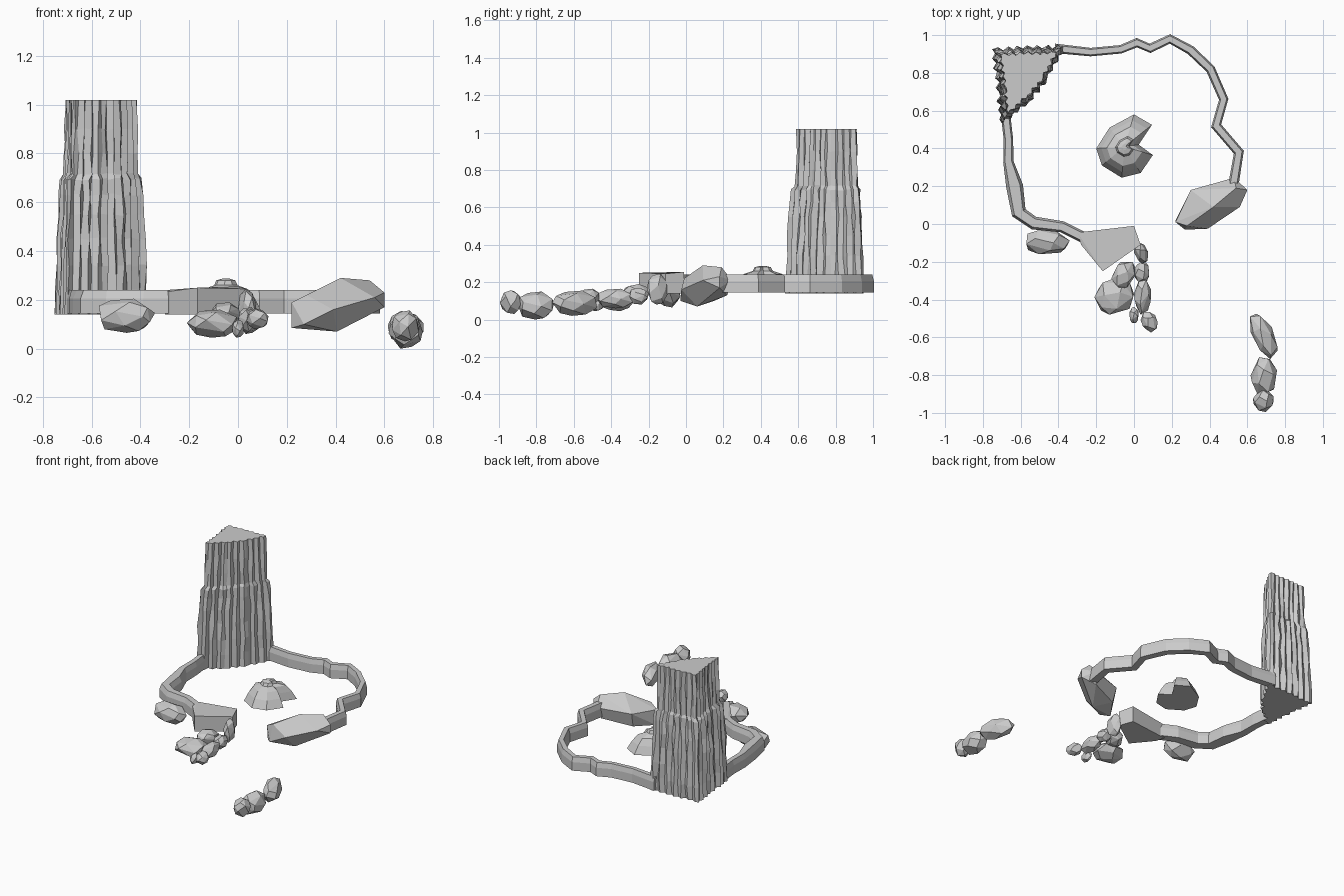
import bpy, bmesh, math, random
from mathutils import Vector, Matrix

if "Cube" in bpy.data.objects:
    bpy.data.objects.remove(bpy.data.objects["Cube"])


def finish(name, bm):
    bmesh.ops.recalc_face_normals(bm, faces=bm.faces[:])
    me = bpy.data.meshes.new(name)
    bm.to_mesh(me)
    bm.free()
    ob = bpy.data.objects.new(name, me)
    bpy.context.collection.objects.link(ob)
    return ob


def loft(name, rings):
    """Skin closed rings of equal length and cap both ends."""
    bm = bmesh.new()
    vs = [[bm.verts.new(p) for p in r] for r in rings]
    n = len(vs[0])
    for a, b in zip(vs, vs[1:]):
        for i in range(n):
            bm.faces.new((a[i], a[(i + 1) % n], b[(i + 1) % n], b[i]))
    bm.faces.new(vs[0])
    bm.faces.new(vs[-1])
    return finish(name, bm)


def hull(name, pts):
    bm = bmesh.new()
    for p in pts:
        bm.verts.new(p)
    res = bmesh.ops.convex_hull(bm, input=bm.verts[:])
    bmesh.ops.delete(bm, geom=list({g for g in res["geom_interior"] if isinstance(g, bmesh.types.BMVert)}), context='VERTS')
    bmesh.ops.dissolve_limit(bm, angle_limit=math.radians(9), verts=bm.verts[:], edges=bm.edges[:])
    return finish(name, bm)


def rock(name, lo, hi, angle=0, ratio=1.0, seed=0, n=20):
    """Faceted boulder, stretched along an angle and fitted to a box."""
    rnd = random.Random(seed)
    rot = Matrix.Rotation(math.radians(angle), 3, 'Z')
    pts = []
    for i in range(n):
        z = 1 - 2 * (i + 0.5) / n
        r, t = math.sqrt(1 - z * z), i * 2.4 + rnd.uniform(-.3, .3)
        pts.append(rot @ Vector((ratio * r * math.cos(t), r * math.sin(t), z)))
    mn = [min(p[k] for p in pts) for k in range(3)]
    mx = [max(p[k] for p in pts) for k in range(3)]
    return hull(name, [[lo[k] + (p[k] - mn[k]) / (mx[k] - mn[k]) * (hi[k] - lo[k])
                        for k in range(3)] for p in pts])


def wall(name, path):
    """Chamfered low wall swept along (x, y, width) points."""
    prof = [(-.5, .145), (.5, .145), (.5, .205), (.32, .24), (-.32, .24), (-.5, .205)]
    rings = []
    for i, (x, y, w) in enumerate(path):
        a, b = path[max(i - 1, 0)], path[min(i + 1, len(path) - 1)]
        d = Vector((b[0] - a[0], b[1] - a[1])).normalized()
        rings.append([(x - d.y * o * w, y + d.x * o * w, z) for o, z in prof])
    return loft(name, rings)


# cliff: jagged triangular column with a ledge
random.seed(4)
outline = [(-.75, .925), (-.375, .94), (-.46, .77), (-.56, .65), (-.70, .53), (-.715, .7)]
base = []
for i, p in enumerate(outline):
    a, b = Vector(p), Vector(outline[(i + 1) % len(outline)])
    steps = max(2, round((b - a).length / .026))
    nrm = Vector((-(b - a).y, (b - a).x)).normalized()
    for k in range(steps):
        tooth = (.011 if k % 2 else -.008) + random.uniform(-.004, .004)
        base.append(a.lerp(b, k / steps) + nrm * (tooth if k else 0))
centre = Vector((-.556, .796))
levels = [(.14, 1), (.24, .99), (.34, .975), (.45, .95), (.55, .925), (.63, .90), (.695, .88),
          (.715, .81), (.80, .80), (.90, .785), (1.02, .775)]
rings = []
for z, s in levels:
    edge = z in (.14, 1.02)
    ring = []
    for p in base:
        q = centre + (p - centre) * s
        j = .003 if edge else .006
        ring.append((q.x + random.uniform(-j, j), q.y + random.uniform(-j, j),
                     z + (0 if edge else random.uniform(-.006, .006))))
    rings.append(ring)
loft("cliff", rings)

# low wall running round the basin in two stretches
wall("right_wall", [(-.42, .93, .05), (-.23, .91, .045), (-.07, .925, .045), (.015, .96, .05),
                    (.085, .93, .05), (.19, .98, .05), (.30, .92, .05), (.405, .82, .05),
                    (.475, .66, .05), (.435, .52, .055), (.555, .38, .055), (.525, .2, .055)])
wall("left_wall", [(-.68, .58, .05), (-.665, .45, .05), (-.665, .33, .055), (-.632, .2, .09),
                   (-.61, .06, .08), (-.53, .005, .07), (-.38, -.015, .06), (-.27, -.07, .06),
                   (-.15, -.13, .1)])
hull("wall_end_block", [(x, y, z) for x, y, t in [(-.30, -.045, .24), (-.28, -.11, .235), (0, -.01, .255),
                        (.035, -.11, .245), (-.165, -.25, .25)] for z in (.14, t)])

# faceted mound in the middle with a dented side
dirs = [(.05, .17), (.145, .115), (.075, .01), (.15, -.045), (.085, -.14), (-.015, -.165),
        (-.12, -.10), (-.15, -.01), (-.08, .10)]
loft("centre_mound", [[(-.05 + x * s, .41 + y * s, z) for x, y in dirs]
                      for s, z in [(1, .145), (.82, .20), (.62, .243), (.32, .26), (.26, .28), (.1, .287)]])

# large boulder at the right wall end
hull("large_boulder", [(.22, .01, .19), (.22, .02, .085), (.27, -.03, .10), (.28, -.01, .22), (.39, -.025, .16),
                       (.30, .18, .20), (.31, .15, .10), (.42, .09, .29), (.54, .19, .28), (.53, .245, .21),
                       (.60, .18, .23), (.60, .18, .17), (.56, .09, .21), (.405, .06, .07), (.51, .22, .13)])

# smaller rocks: low corner, high corner, angle, stretch
rocks = [
    ("side_boulder", (-.57, -.16, .065), (-.34, -.03, .205), 0, 1.8),
    ("cluster_boulder", (-.21, -.48, .045), (.0, -.28, .16), 20, 1.1),
    ("cluster_rock_a", (-.12, -.345, .09), (.01, -.2, .19), 40, 1.3),
    ("cluster_rock_b", (.0, -.21, .08), (.075, -.1, .245), 120, 1.4),
    ("cluster_rock_c", (.0, -.305, .08), (.08, -.2, .17), 0, 1.0),
    ("cluster_rock_d", (.0, -.48, .06), (.09, -.28, .165), 90, 2.0),
    ("cluster_rock_e", (.035, -.575, .08), (.125, -.465, .165), 120, 1.3),
    ("cluster_rock_f", (-.025, -.525, .045), (.025, -.44, .12), 90, 1.4),
    ("outer_rock_a", (.615, -.715, .02), (.76, -.475, .155), 115, 2.2),
    ("outer_rock_b", (.617, -.9, .0), (.757, -.705, .15), 90, 1.5),
    ("outer_rock_c", (.63, -.995, .03), (.74, -.88, .157), 0, 1.0),
]
for i, (name, lo, hi, ang, ratio) in enumerate(rocks):
    rock(name, lo, hi, ang, ratio, seed=i + 1)
